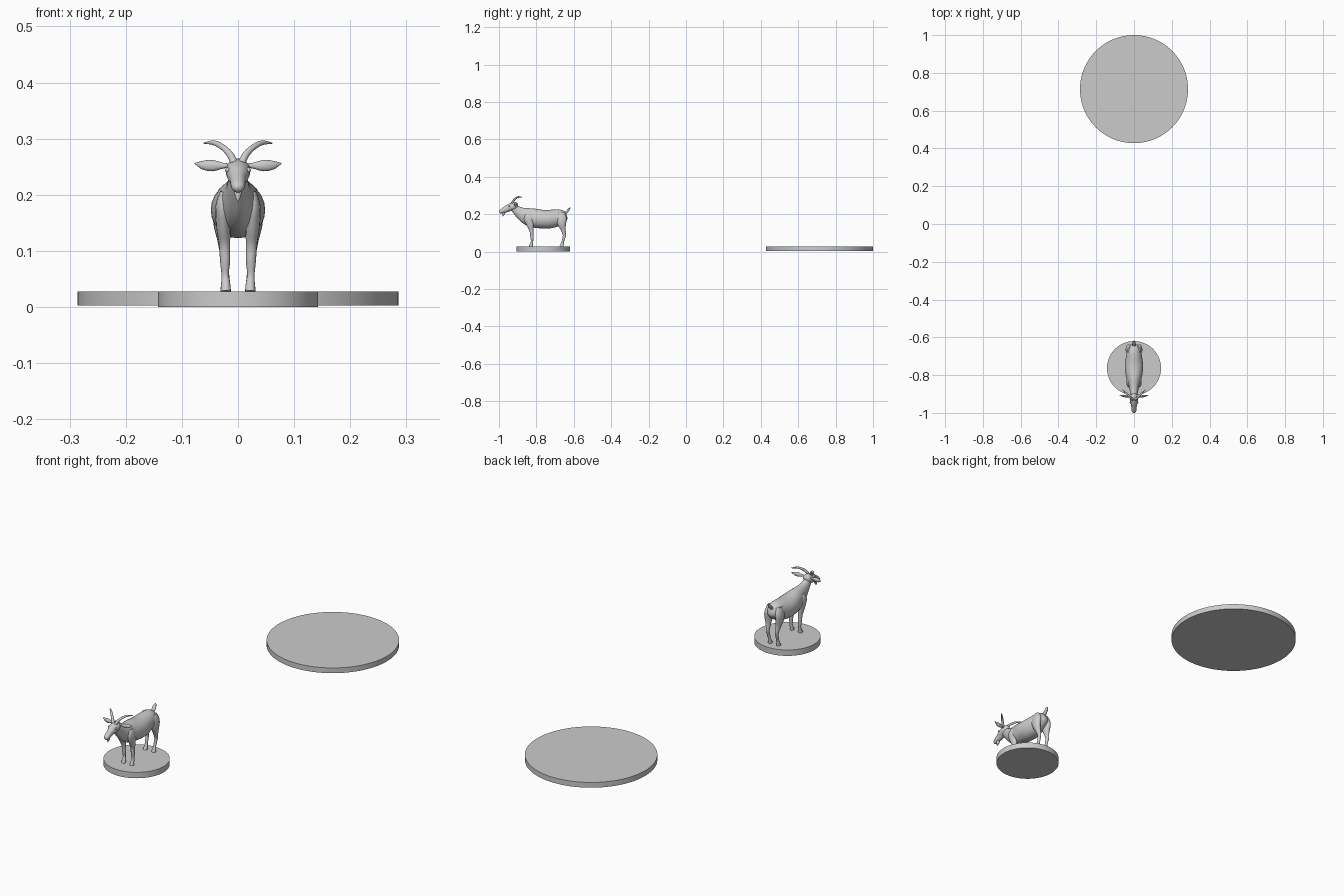
import bpy, math
from mathutils import Vector


def catmull(rows, steps):
    # smooth interpolation of (x, y, z, width radius, depth radius) rows
    out = []
    n = len(rows)
    for i in range(n - 1):
        p = [rows[max(i - 1, 0)], rows[i], rows[i + 1], rows[min(i + 2, n - 1)]]
        for s in range(steps):
            t = s / steps
            out.append([0.5 * (2 * b + (c - a) * t + (2 * a - 5 * b + 4 * c - d) * t * t
                               + (3 * b - a - 3 * c + d) * t ** 3) for a, b, c, d in zip(*p)])
    out.append(list(rows[-1]))
    return out


def tube(name, rows, ref=(1, 0, 0), segs=16, steps=4, side=1):
    rows = catmull([(r[0] * side, *r[1:]) for r in rows], steps)
    pts = [Vector(r[:3]) for r in rows]
    verts, faces = [], []
    for i, r in enumerate(rows):
        t = (pts[min(i + 1, len(pts) - 1)] - pts[max(i - 1, 0)]).normalized()
        a = Vector(ref)
        a = (a - t * a.dot(t)).normalized()
        b = t.cross(a)
        for k in range(segs):
            ang = 2 * math.pi * k / segs
            verts.append(pts[i] + a * math.cos(ang) * max(r[3], .0005)
                         + b * math.sin(ang) * max(r[4], .0005))
    for i in range(len(rows) - 1):
        for k in range(segs):
            j = (k + 1) % segs
            faces.append((i * segs + k, i * segs + j, (i + 1) * segs + j, (i + 1) * segs + k))
    faces.append(tuple(reversed(range(segs))))
    faces.append(tuple(range(len(verts) - segs, len(verts))))
    me = bpy.data.meshes.new(name)
    me.from_pydata(verts, [], faces)
    ob = bpy.data.objects.new(name, me)
    bpy.context.collection.objects.link(ob)
    smooth(ob, 50)
    return ob


def smooth(ob, angle):
    bpy.ops.object.select_all(action='DESELECT')
    ob.select_set(True)
    bpy.context.view_layer.objects.active = ob
    bpy.ops.object.shade_smooth_by_angle(angle=math.radians(angle))


def disc(name, y, radius, z0, z1):
    bpy.ops.mesh.primitive_cylinder_add(vertices=96, radius=radius, depth=z1 - z0,
                                        location=(0, y, (z0 + z1) / 2))
    ob = bpy.context.object
    ob.name = name
    smooth(ob, 40)


# Two round bases
disc("small_base", -0.763, 0.143, 0.0, 0.028)
disc("large_base", 0.714, 0.286, 0.003, 0.028)

# Trunk and neck, rump to nape
tube("body", [
    (0, -.637, .192, .008, .012), (0, -.645, .190, .024, .026), (0, -.668, .186, .036, .040),
    (0, -.70, .179, .042, .047), (0, -.74, .173, .048, .050), (0, -.78, .175, .047, .050),
    (0, -.825, .182, .038, .050), (0, -.86, .194, .028, .042), (0, -.888, .209, .021, .031),
    (0, -.910, .226, .017, .023), (0, -.925, .238, .014, .018)], segs=24)

# Head, nape to nose
tube("head", [
    (0, -.898, .246, .008, .009), (0, -.906, .246, .017, .018), (0, -.922, .243, .022, .021),
    (0, -.943, .236, .020, .020), (0, -.962, .227, .015, .017), (0, -.980, .219, .013, .013),
    (0, -.992, .213, .011, .010), (0, -.998, .210, .005, .005)], segs=20)

# Beard and tail
tube("beard", [(0, -.972, .213, .008, .008), (0, -.976, .200, .006, .006),
               (0, -.981, .188, .001, .001)], segs=10)
tube("tail", [(0, -.648, .203, .008, .007), (0, -.637, .213, .009, .006),
              (0, -.627, .226, .008, .005), (0, -.619, .236, .002, .002)], segs=12)

for side, label in ((1, "left"), (-1, "right")):
    # Horns sweep up, out and back
    tube(f"{label}_horn", [
        (.007, -.930, .257, .007, .007), (.013, -.924, .270, .0065, .0065),
        (.025, -.913, .283, .0055, .0055), (.042, -.896, .2925, .0045, .0045),
        (.061, -.877, .292, .001, .001)], ref=(0, 1, 0), segs=10, side=side)
    # Flat leaf-shaped ears
    tube(f"{label}_ear", [
        (.014, -.916, .252, .004, .004), (.026, -.914, .252, .004, .005),
        (.045, -.912, .252, .006, .010), (.062, -.909, .253, .005, .008),
        (.077, -.905, .256, .001, .001)], ref=(0, 1, 0), segs=12, side=side)
    # Eyes
    bpy.ops.mesh.primitive_uv_sphere_add(segments=12, ring_count=8, radius=.0045,
                                         location=(side * .0185, -.945, .244))
    bpy.context.object.name = f"{label}_eye"
    smooth(bpy.context.object, 60)
    # Front leg, shoulder to hoof
    tube(f"{label}_front_leg", [
        (.022, -.842, .205, .010, .016), (.026, -.840, .180, .014, .026),
        (.026, -.833, .145, .013, .020), (.024, -.826, .112, .010, .011),
        (.023, -.824, .082, .009, .009), (.023, -.823, .058, .0065, .0065),
        (.022, -.826, .043, .008, .008), (.022, -.830, .027, .0095, .012)],
        segs=14, side=side)
    # Hind leg, thigh to hoof
    tube(f"{label}_hind_leg", [
        (.022, -.668, .208, .012, .018), (.028, -.666, .180, .015, .028),
        (.029, -.664, .150, .015, .024), (.026, -.657, .120, .011, .014),
        (.024, -.650, .094, .008, .010), (.023, -.652, .078, .007, .008),
        (.022, -.658, .055, .0065, .0065), (.022, -.661, .043, .008, .008),
        (.022, -.666, .027, .0095, .012)], segs=14, side=side)
